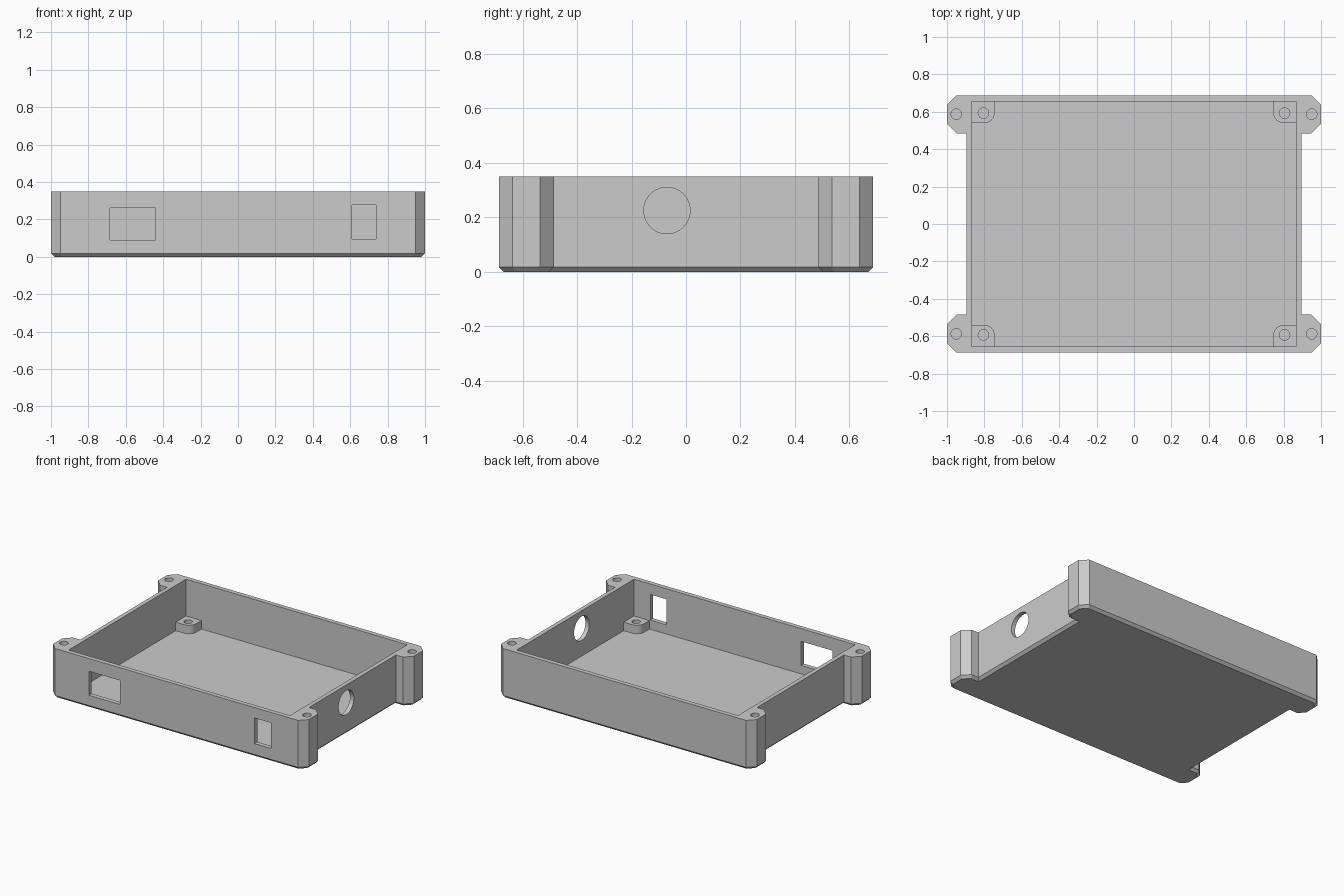
import bpy
import bmesh
import math

HEIGHT = 0.35
FLOOR = 0.03
TAB_TOP = 0.09

if "Cube" in bpy.data.objects:
    bpy.data.objects.remove(bpy.data.objects["Cube"])

grey = bpy.data.materials.new("plain_grey")
grey.use_nodes = True
colour = (0.6, 0.6, 0.6, 1)
grey.diffuse_color = colour
grey.node_tree.nodes["Principled BSDF"].inputs["Base Color"].default_value = colour


def prism(name, outline, z0, z1, chamfer=0):
    """Extrude an xy outline upward, optionally chamfering the bottom rim."""
    bm = bmesh.new()
    base = bm.faces.new([bm.verts.new((x, y, z0)) for x, y in outline])
    top = bmesh.ops.extrude_face_region(bm, geom=[base], use_keep_orig=True)
    moved = [v for v in top["geom"] if isinstance(v, bmesh.types.BMVert)]
    bmesh.ops.translate(bm, verts=moved, vec=(0, 0, z1 - z0))
    bmesh.ops.recalc_face_normals(bm, faces=bm.faces)
    if chamfer:
        rim = [e for e in bm.edges if all(abs(v.co.z - z0) < 1e-5 for v in e.verts)]
        bmesh.ops.bevel(bm, geom=rim, offset=chamfer, offset_type='OFFSET',
                        segments=1, profile=0.5, affect='EDGES')
    mesh = bpy.data.meshes.new(name)
    bm.to_mesh(mesh)
    bm.free()
    mesh.materials.append(grey)
    obj = bpy.data.objects.new(name, mesh)
    bpy.context.collection.objects.link(obj)
    return obj


def box(name, x0, x1, y0, y1, z0, z1):
    return prism(name, [(x0, y0), (x1, y0), (x1, y1), (x0, y1)], z0, z1)


def circle(x, y, r, n=32):
    return [(x + r * math.cos(2 * math.pi * i / n),
             y + r * math.sin(2 * math.pi * i / n)) for i in range(n)]


def cut(target, cutter):
    """Subtract the cutter and discard it."""
    cutter.hide_render = True
    mod = target.modifiers.new("cut", 'BOOLEAN')
    mod.operation = 'DIFFERENCE'
    mod.solver = 'EXACT'
    mod.object = cutter
    select(target)
    bpy.ops.object.modifier_apply(modifier=mod.name)
    bpy.data.objects.remove(cutter)


def select(obj):
    bpy.ops.object.select_all(action='DESELECT')
    obj.select_set(True)
    bpy.context.view_layer.objects.active = obj


# Enclosure body with four chamfered mounting ears
quarter = [(0.895, 0.485), (0.95, 0.485), (1, 0.535), (1, 0.637), (0.95, 0.687)]
outline = []
for sx, sy in ((1, 1), (-1, 1), (-1, -1), (1, -1)):
    points = [(x * sx, y * sy) for x, y in quarter]
    outline += points if sx * sy > 0 else points[::-1]
body = prism("enclosure_body", outline, 0, HEIGHT, chamfer=0.018)

# Open cavity
cut(body, box("cavity_cutter", -0.865, 0.865, -0.655, 0.655, FLOOR, HEIGHT + 0.1))

# Connector openings in the front wall
cut(body, box("wide_port_cutter", -0.685, -0.442, -0.75, -0.6, 0.09, 0.26))
cut(body, box("narrow_port_cutter", 0.61, 0.738, -0.75, -0.6, 0.095, 0.276))

# Round cable opening in the +x wall
cable = prism("cable_cutter", circle(0, 0, 0.085, 64), -0.1, 0.1)
cable.rotation_euler = (0, math.pi / 2, 0)
cable.location = (0.88, -0.07, 0.225)
bpy.context.view_layer.update()
cut(body, cable)

# Blind lid screw holes in the ears, and standoffs in the cavity corners
R = 0.055
for sx, x_side in ((1, "left"), (-1, "right")):
    for sy, y_side in ((1, "back"), (-1, "front")):
        cut(body, prism("screw_cutter", circle(0.95 * sx, 0.587 * sy, 0.028),
                        0.12, HEIGHT + 0.1))
        tab = [(0.87, 0.54), (0.87, 0.66), (0.745, 0.66)]
        for i in range(9):
            a = math.pi + i * math.pi / 16
            tab.append((0.745 + R + R * math.cos(a), 0.54 + R + R * math.sin(a)))
        tab = [(x * sx, y * sy) for x, y in tab]
        standoff = prism(f"{y_side}_{x_side}_standoff", tab, FLOOR - 0.01, TAB_TOP)
        cut(standoff, prism("standoff_cutter", circle(0.805 * sx, 0.593 * sy, 0.028),
                            FLOOR, TAB_TOP + 0.1))
        select(standoff)
        bpy.ops.object.shade_smooth_by_angle(angle=math.radians(25))

select(body)
bpy.ops.object.shade_smooth_by_angle(angle=math.radians(25))
